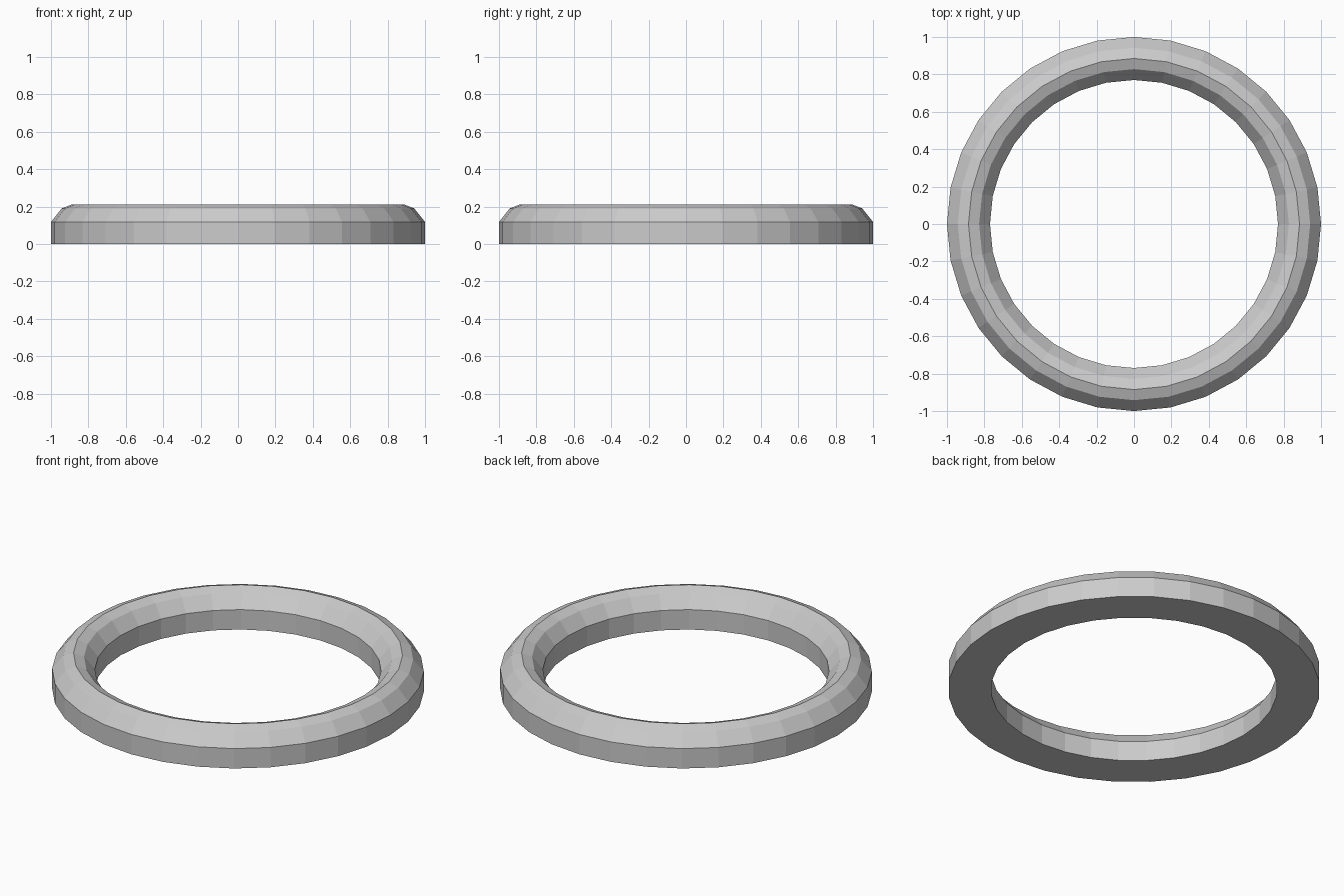
import bpy, bmesh
from math import cos, sin, tau

if "Cube" in bpy.data.objects:
    bpy.data.objects.remove(bpy.data.objects["Cube"])

SEGMENTS = 32
# Ring cross-section (radius, height): flat base, straight walls, faceted crown
PROFILE = [(1.0, 0.0), (1.0, 0.118), (0.942, 0.19), (0.885, 0.212),
           (0.828, 0.19), (0.77, 0.118), (0.77, 0.0)]

bm = bmesh.new()
rings = []
for i in range(SEGMENTS):
    a = tau * i / SEGMENTS
    rings.append([bm.verts.new((r * cos(a), r * sin(a), z)) for r, z in PROFILE])

# Sweep the closed section around the axis
n = len(PROFILE)
for i in range(SEGMENTS):
    cur, nxt = rings[i], rings[(i + 1) % SEGMENTS]
    for j in range(n):
        k = (j + 1) % n
        bm.faces.new((cur[j], nxt[j], nxt[k], cur[k]))
bmesh.ops.recalc_face_normals(bm, faces=bm.faces)

mesh = bpy.data.meshes.new("ring")
bm.to_mesh(mesh)
bm.free()
bpy.context.collection.objects.link(bpy.data.objects.new("ring", mesh))
